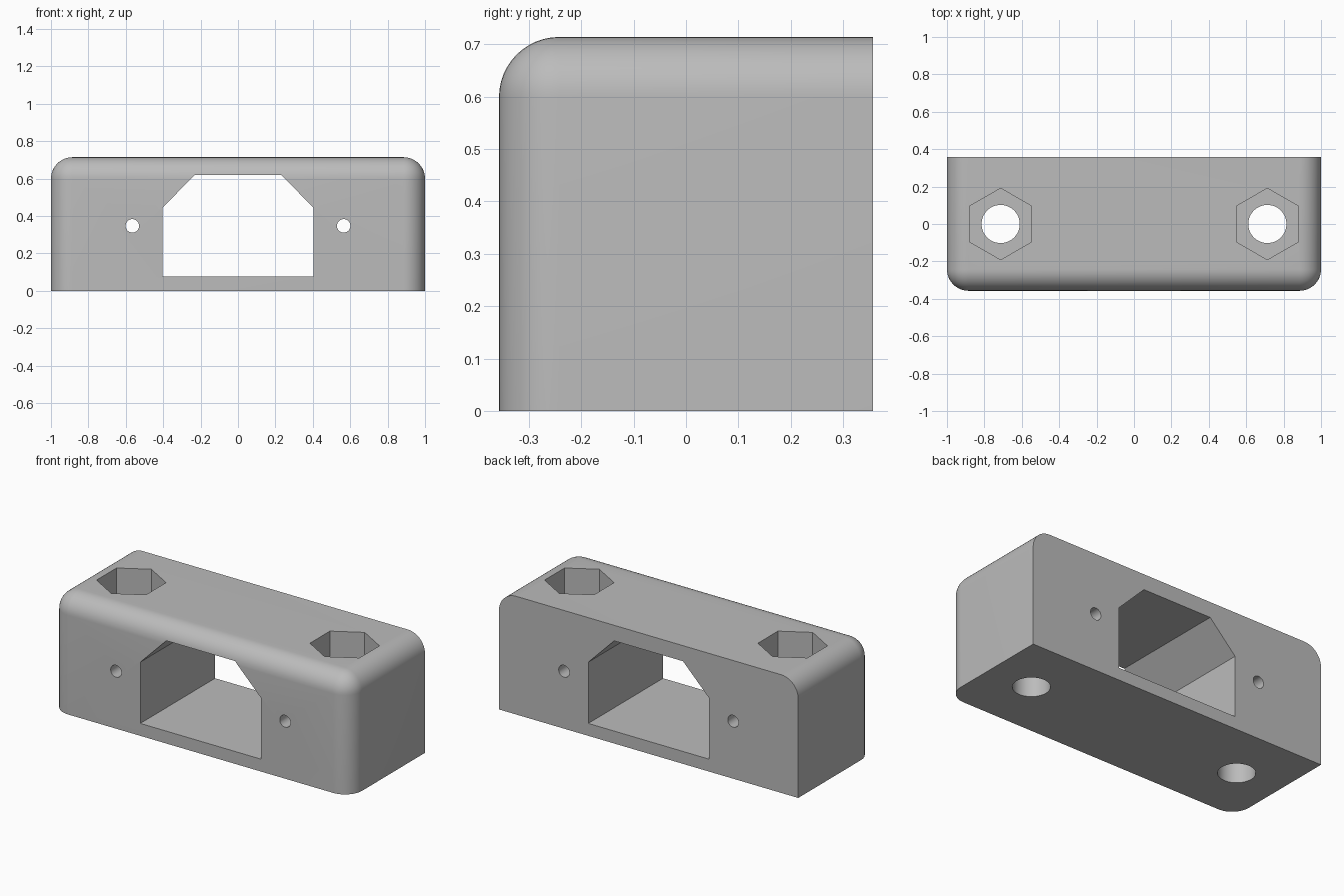
import bpy, bmesh, math

cube = bpy.data.objects.get("Cube")
if cube:
    bpy.data.objects.remove(cube, do_unlink=True)

HALF_DEPTH, HEIGHT, ROUND = 0.357, 0.714, 0.115

grey = bpy.data.materials.new("plain grey")
grey.use_nodes = True
color = (0.5, 0.5, 0.5, 1)
grey.diffuse_color = color
grey.node_tree.nodes["Principled BSDF"].inputs["Base Color"].default_value = color


def add_object(name, bm):
    bmesh.ops.recalc_face_normals(bm, faces=bm.faces)
    mesh = bpy.data.meshes.new(name)
    bm.to_mesh(mesh)
    bm.free()
    mesh.materials.append(grey)
    obj = bpy.data.objects.new(name, mesh)
    bpy.context.collection.objects.link(obj)
    return obj


def prism(name, points, offset):
    """Extrude a closed outline along an offset vector."""
    bm = bmesh.new()
    face = bm.faces.new([bm.verts.new(p) for p in points])
    new = bmesh.ops.extrude_face_region(bm, geom=[face])["geom"]
    verts = [v for v in new if isinstance(v, bmesh.types.BMVert)]
    bmesh.ops.translate(bm, verts=verts, vec=offset)
    return add_object(name, bm)


def ring(radius, sides, phase=0):
    angles = [phase + 2 * math.pi * i / sides for i in range(sides)]
    return [(radius * math.cos(a), radius * math.sin(a)) for a in angles]


# Block, rounded on every edge except the back and the bottom
bm = bmesh.new()
bmesh.ops.create_cube(bm, size=1)
for v in bm.verts:
    v.co = (v.co.x * 2, v.co.y * 2 * HALF_DEPTH, (v.co.z + 0.5) * HEIGHT)
edges = [e for e in bm.edges
         if not all(v.co.y > 0 for v in e.verts)
         and not all(v.co.z < 0.1 for v in e.verts)
         and (all(v.co.z > 0.1 for v in e.verts) or all(v.co.y < 0 for v in e.verts))]
bmesh.ops.bevel(bm, geom=edges, offset=ROUND, offset_type='OFFSET',
                segments=12, profile=0.5, affect='EDGES')
block = add_object("mounting_block", bm)

# Window cutter with chamfered upper corners
right = [(0.403, 0.075), (0.403, 0.445), (0.23, 0.62)]
outline = right + [(-x, z) for x, z in reversed(right)]
cutters = [prism("window_cutter", [(x, -0.5, z) for x, z in outline], (0, 1, 0))]

# Bolt holes, nut pockets and small screw holes on each side
for side, s in (("left", 1), ("right", -1)):
    cx = s * 0.713
    cutters += [
        prism(side + "_bolt_cutter", [(cx + x, y, -0.1) for x, y in ring(0.102, 48)], (0, 0, 1)),
        prism(side + "_nut_cutter", [(cx + x, y, 0.4) for x, y in ring(0.191, 6, math.pi / 2)],
              (0, 0, 0.5)),
        prism(side + "_screw_cutter",
              [(s * 0.565 + x, -0.5, 0.347 + z) for x, z in ring(0.036, 32)], (0, 1, 0)),
    ]

bpy.context.view_layer.objects.active = block
block.select_set(True)
for cutter in cutters:
    mod = block.modifiers.new(cutter.name, 'BOOLEAN')
    mod.operation, mod.solver, mod.object = 'DIFFERENCE', 'EXACT', cutter
    bpy.ops.object.modifier_apply(modifier=mod.name)
    bpy.data.objects.remove(cutter, do_unlink=True)

# Smooth the rounds and bores while keeping the hard edges crisp
bpy.ops.object.select_all(action='DESELECT')
block.select_set(True)
bpy.ops.object.shade_smooth_by_angle(angle=math.radians(30))
